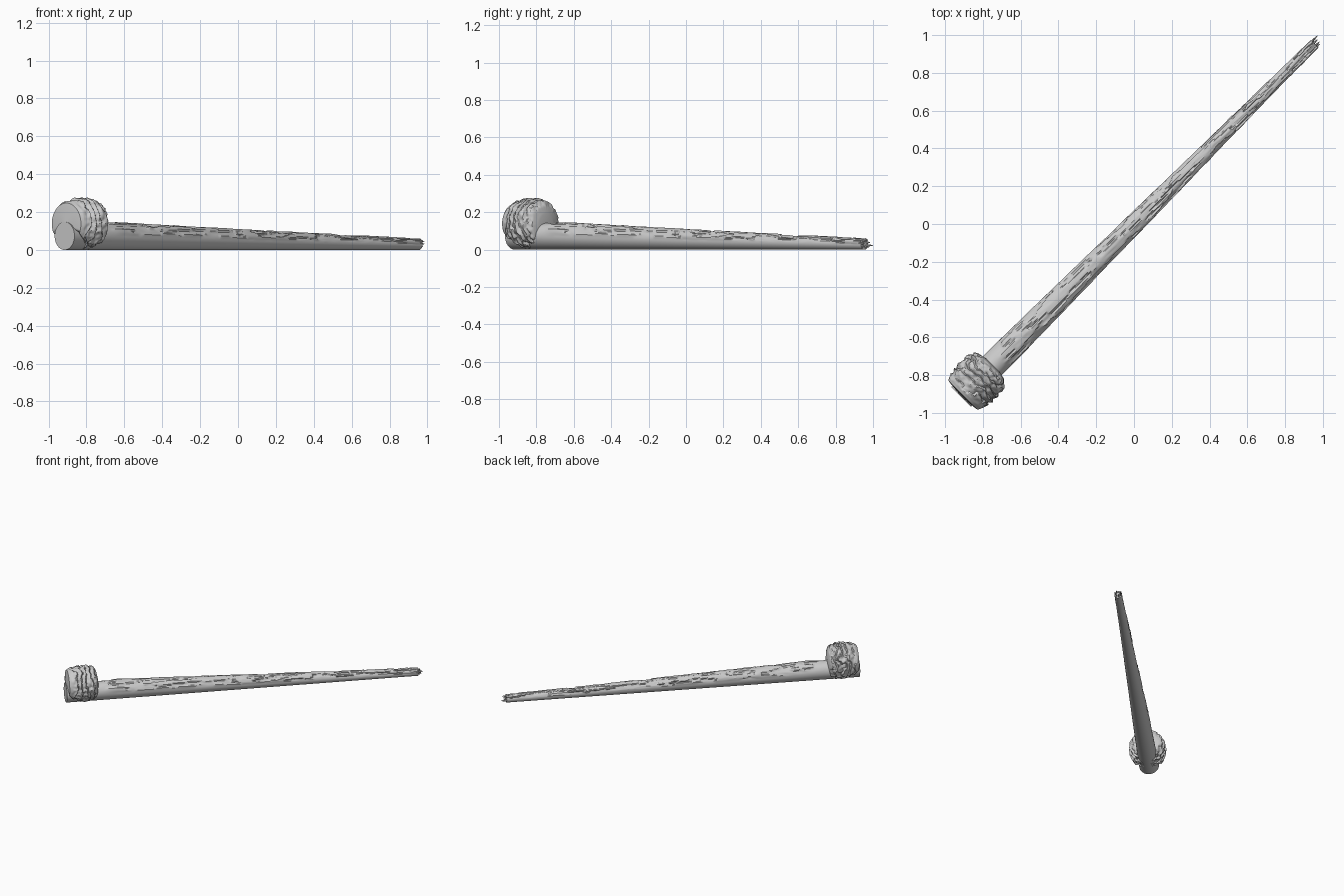
import bpy, bmesh, math, random
from mathutils import Vector, Matrix, noise

if "Cube" in bpy.data.objects:
    bpy.data.objects.remove(bpy.data.objects["Cube"])

random.seed(4)
TURN = Matrix.Rotation(math.radians(45), 4, 'Z')   # local: x along the club, z up


def lerp_profile(pts, s):
    for (a, ra), (b, rb) in zip(pts, pts[1:]):
        if s <= b:
            return ra + (rb - ra) * (s - a) / (b - a)
    return pts[-1][1]


def smooth(lo, hi, v):
    v = max(0.0, min(1.0, (v - lo) / (hi - lo)))
    return v * v * (3 - 2 * v)


def tube(name, rings, sides, point):
    """Closed tube; point(u, angle) gives a local position."""
    bm = bmesh.new()
    grid = [[bm.verts.new(point(i / (rings - 1), 2 * math.pi * j / sides))
             for j in range(sides)] for i in range(rings)]
    for r0, r1 in zip(grid, grid[1:]):
        for j in range(sides):
            k = (j + 1) % sides
            bm.faces.new((r0[j], r1[j], r1[k], r0[k]))
    bm.faces.new(grid[0])
    bm.faces.new(grid[-1])
    bmesh.ops.recalc_face_normals(bm, faces=bm.faces)
    bm.transform(TURN)
    me = bpy.data.meshes.new(name)
    bm.to_mesh(me)
    bm.free()
    ob = bpy.data.objects.new(name, me)
    bpy.context.collection.objects.link(ob)
    bpy.context.view_layer.objects.active = ob
    ob.select_set(True)
    bpy.ops.object.shade_smooth_by_angle(angle=math.radians(32))
    ob.select_set(False)
    return ob


# Tapered shaft: smooth underneath, long flakes of bark along the top
SHAFT = [(-1.295, 0.074), (-0.9, 0.069), (0.0, 0.051), (0.8, 0.036), (1.35, 0.027)]


def shaft_point(u, a):
    s = -1.295 + u * 2.645
    r = lerp_profile(SHAFT, s)
    c, h = math.cos(a), math.sin(a)
    n = noise.noise(Vector((s * 5, c * 2.6, h * 2.6)))
    fine = noise.noise(Vector((s * 14, c * 6, h * 6 + 9)))
    flake = smooth(0.0, 0.09, n + 0.35 * fine) * 0.008 + fine * 0.003
    mask = smooth(0.0, 0.6, h) * smooth(-1.05, -0.9, s)
    rr = r + flake * mask
    return Vector((s, rr * c, r + rr * h))


tube("shaft", 330, 56, shaft_point)

# Head: rounded knob with ragged overlapping rings, undercut around the butt
HEAD = [(0, 0.0), (0.04, 0.108), (0.12, 0.119), (0.25, 0.127), (0.45, 0.132),
        (0.65, 0.132), (0.8, 0.126), (0.9, 0.114), (0.96, 0.095), (1, 0.05)]


def head_point(u, a):
    r = lerp_profile(HEAD, u)
    c, h = math.cos(a), math.sin(a)
    wave = noise.noise(Vector((c * 1.8, h * 1.8, 3 + u * 2)))
    fine = noise.noise(Vector((u * 9, c * 5, h * 5)))
    phase = u * 5 + wave * 1.1 + fine * 0.35
    saw = phase - math.floor(phase)
    ragged = smooth(0.1, 0.3, u) * smooth(1.0, 0.93, u) if u < 0.93 else 0.0
    ragged = smooth(0.05, 0.3, u) * (1 - smooth(0.9, 1.0, u))
    step = saw if saw < 0.82 else (1 - saw) / 0.18 * 0.82
    r += ragged * ((step - 0.5) * 0.021 + fine * 0.005)
    s = -1.292 + 0.235 * u
    y, z = r * c, 0.139 + r * h
    s += 0.055 * (1 - smooth(0.07, 0.1, abs(y))) * (1 - smooth(0.08, 0.11, z)) * (1 - smooth(0.1, 0.5, u))
    return Vector((s, y, max(0.004, z)))


tube("head", 90, 110, head_point)


# Splintered tip: a few uneven spikes of broken wood
def splinter(name, y, z, r, end, tilt):
    def point(u, a):
        rr = r * (1 - 0.85 * u ** 1.6)
        return Vector((1.3 + (end - 1.3) * u, y + tilt * u + rr * math.cos(a), z + rr * math.sin(a)))
    tube(name, 6, 9, point)


for i in range(7):
    a = 2 * math.pi * i / 7 + 0.4
    splinter("splinter_%d" % i, 0.017 * math.cos(a), 0.031 + 0.018 * math.sin(a),
             0.011, 1.365 + random.random() * 0.03, 0.004 * math.cos(a))

# Loose strip of bark lifting along the top near the tip
def strip_point(u, a):
    s = 0.75 + 0.61 * u
    w = 0.014 * math.sin(math.pi * (0.12 + 0.8 * u))
    z = 2 * lerp_profile(SHAFT, s) - 0.002 + 0.006 * noise.noise(Vector((s * 9, 0, 2)))
    return Vector((s, 0.006 * math.sin(s * 11) + w * math.cos(a), z + 0.6 * w * math.sin(a)))


tube("bark_strip", 40, 12, strip_point)
